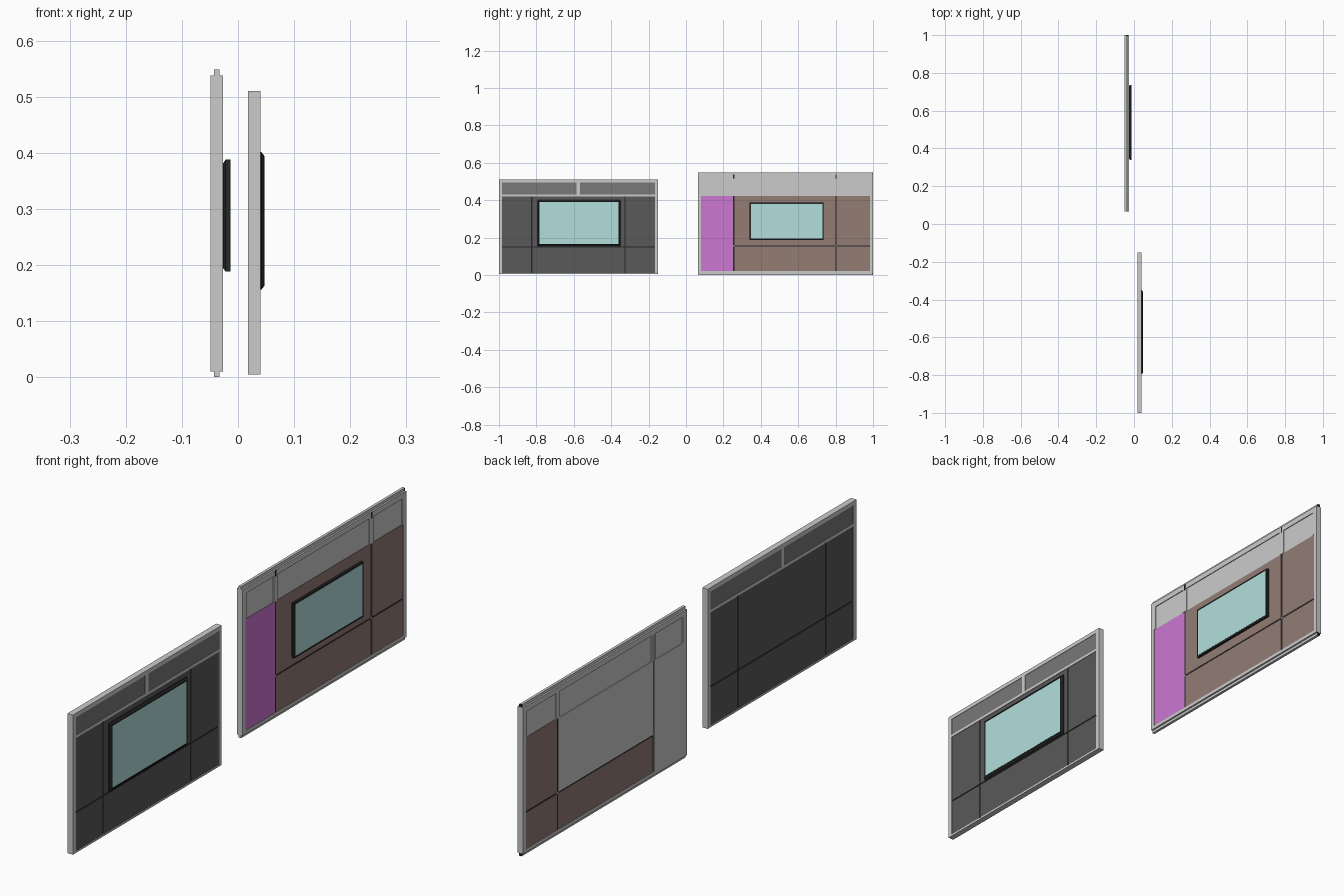
import bpy, bmesh

if "Cube" in bpy.data.objects:
    bpy.data.objects.remove(bpy.data.objects["Cube"])

def material(name, r, g, b):
    m = bpy.data.materials.new(name)
    m.diffuse_color = (r, g, b, 1)
    m.use_nodes = True
    m.node_tree.nodes["Principled BSDF"].inputs["Base Color"].default_value = m.diffuse_color
    return m

BLACK = material("black", 0.02, 0.02, 0.02)
DARK = material("charcoal", 0.1, 0.1, 0.1)
SLATE = material("slate", 0.19, 0.19, 0.19)
BROWN = material("brown", 0.29, 0.2, 0.175)
PURPLE = material("purple", 0.6, 0.185, 0.64)
TEAL = material("teal", 0.44, 0.74, 0.71)

def loft(name, sections, mat=None):
    """Stack of (x, y0, y1, z0, z1) rectangles skinned along x."""
    bm = bmesh.new()
    rings = [[bm.verts.new(p) for p in ((x, a, c), (x, b, c), (x, b, d), (x, a, d))]
             for x, a, b, c, d in sections]
    for r, s in zip(rings, rings[1:]):
        for i in range(4):
            bm.faces.new((r[i], r[(i + 1) % 4], s[(i + 1) % 4], s[i]))
    bm.faces.new(rings[0])
    bm.faces.new(rings[-1])
    bmesh.ops.recalc_face_normals(bm, faces=bm.faces)
    me = bpy.data.meshes.new(name)
    bm.to_mesh(me)
    bm.free()
    ob = bpy.data.objects.new(name, me)
    bpy.context.collection.objects.link(ob)
    if mat:
        me.materials.append(mat)

def box(name, x, y, z, mat=None):
    loft(name, [(x[0], *y, *z), (x[1], *y, *z)], mat)

def frame(name, x, y, z, side, top, bottom):
    for a, b in ((y[0], y[0] + side), (y[1] - side, y[1])):
        box(name + "_post", x, (a, b), z)
    inner = (y[0] + side, y[1] - side)
    box(name + "_top_rail", x, inner, (z[1] - top, z[1]))
    box(name + "_bottom_rail", x, inner, (z[0], z[0] + bottom))

# ---- Large wall: outer frame and running rails
AX = (-0.049, -0.027)
FRONT, BACK = (-0.038, -0.0285), (-0.0475, -0.038)
frame("large_frame", AX, (0.065, 1.0), (0.01, 0.538), 0.016, 0.02, 0.012)
for z in ((0.0, 0.01), (0.538, 0.548)):
    box("large_track", (-0.043, -0.033), (0.065, 0.996), z)
    box("track_end_cap", (-0.043, -0.033), (0.996, 1.0), z, BLACK)

# Cladding on both faces, column by column
cols = [(0.081, 0.251), (0.258, 0.798), (0.805, 0.984)]
rows = [(0.022, 0.152), (0.158, 0.424)]
for i, y in enumerate(cols):
    for j, z in enumerate(rows):
        if i:
            box("front_cladding", FRONT, y, z, BROWN)
        if i == 2 or (i == 1 and j == 0):
            box("back_cladding", BACK, y, z, BROWN)
box("accent_cladding", FRONT, cols[0], (0.022, 0.424), PURPLE)
box("back_centre_board", (AX[0], -0.038), cols[1], rows[1])
box("back_side_board", (AX[0], -0.038), cols[0], (0.022, 0.424))

# Recessed upper panels with their borders
for y in cols:
    box("upper_panel", (-0.046, -0.030), y, (0.424, 0.518))
    for a, b in ((y[0], y[0] + 0.007), (y[1] - 0.007, y[1])):
        box("upper_panel_border", AX, (a, b), (0.424, 0.518))

# Dark joints, grey covers and junction pieces
for y in ((0.251, 0.258), (0.798, 0.805)):
    box("vertical_joint", (-0.0465, -0.0295), y, (0.022, 0.424), BLACK)
    box("joint_cover", (-0.0485, -0.0275), y, (0.424, 0.518))
    box("top_joint_mark", (-0.038, -0.0265), y, (0.515, 0.5375), BLACK)
    box("joint_junction", (-0.0485, -0.028), y, (0.152, 0.158))
box("horizontal_joint", (-0.0465, -0.0295), (0.258, 0.798), (0.152, 0.158), BLACK)
box("horizontal_joint", (-0.0465, -0.0295), (0.805, 0.984), (0.152, 0.158), BLACK)

# Large wall screen
S = (0.340, 0.736, 0.188, 0.388)
loft("large_wall_bezel", [(-0.0285, S[0] + .006, S[1] - .006, S[2] + .006, S[3] - .006),
                          (-0.026, S[0] + .006, S[1] - .006, S[2] + .006, S[3] - .006),
                          (-0.022, *S), (-0.0135, *S)], BLACK)
box("large_wall_screen", (-0.0136, -0.013), (0.347, 0.729), (0.195, 0.381), TEAL)

# ---- Small wall: frame, middle rail and mullion
BX, PX, JX = (0.018, 0.040), (0.0195, 0.0385), (0.0215, 0.0365)
frame("small_frame", BX, (-1.0, -0.15), (0.005, 0.51), 0.017, 0.015, 0.007)
box("middle_rail", BX, (-0.983, -0.167), (0.42, 0.43))
box("upper_mullion", BX, (-0.586, -0.568), (0.43, 0.495))
for y in ((-0.983, -0.586), (-0.568, -0.167)):
    box("small_upper_panel", PX, y, (0.43, 0.495), SLATE)

# Charcoal cladding and joints
for y in ((-0.983, -0.828), (-0.822, -0.329), (-0.323, -0.167)):
    for z in ((0.012, 0.148), (0.154, 0.42)):
        box("small_cladding", PX, y, z, DARK)
    box("small_horizontal_joint", JX, y, (0.148, 0.154), BLACK)
for y in ((-0.828, -0.822), (-0.329, -0.323)):
    box("small_vertical_joint", JX, y, (0.012, 0.42), BLACK)

# Small wall screen
T = (-0.795, -0.350, 0.156, 0.401)
loft("small_wall_bezel", [(0.038, *T), (0.042, *T),
                          (0.047, T[0] + .007, T[1] - .007, T[2] + .007, T[3] - .007)], BLACK)
box("small_wall_screen", (0.0465, 0.0473), (-0.784, -0.361), (0.167, 0.390), TEAL)
